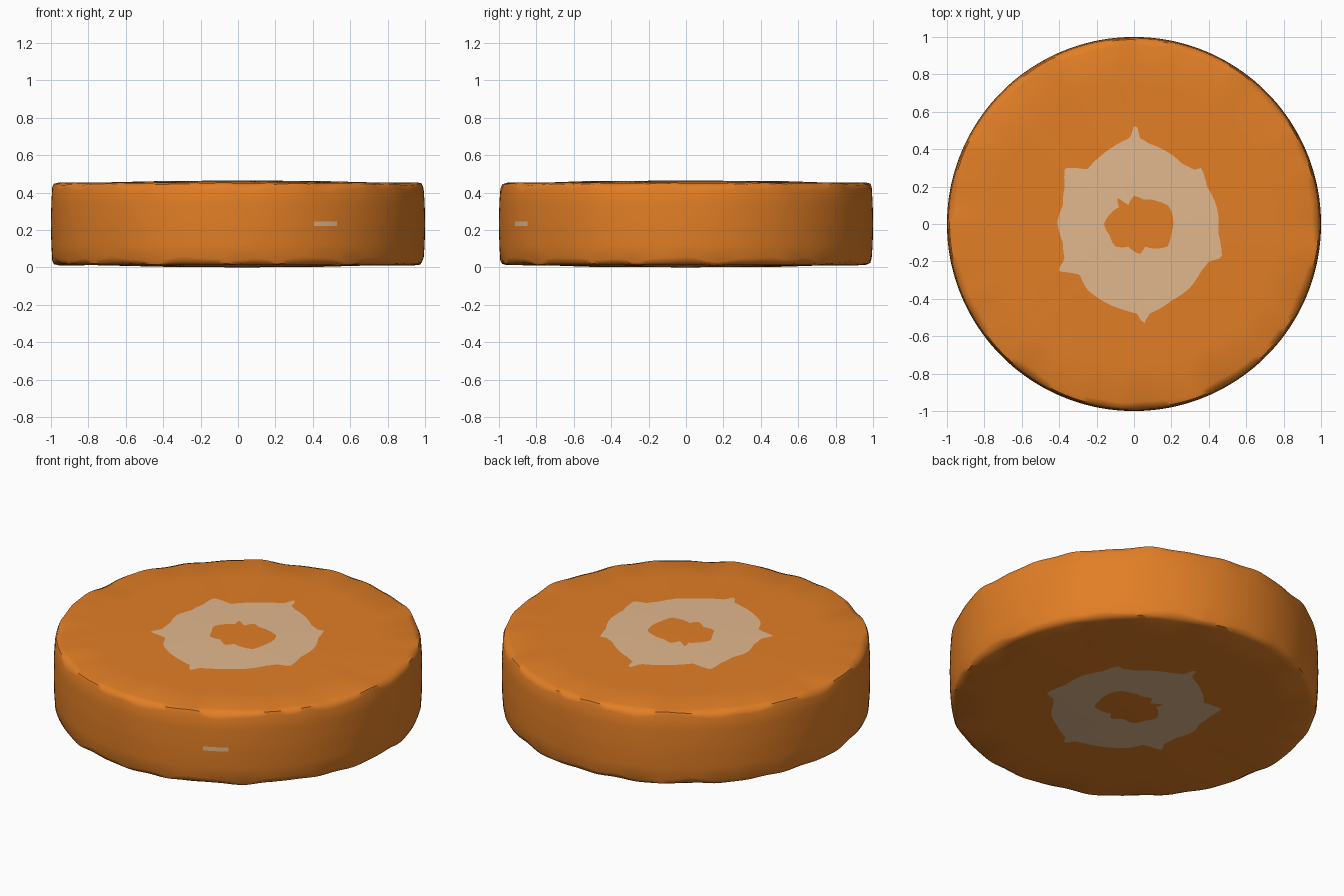
import bpy, bmesh, math

if "Cube" in bpy.data.objects:
    bpy.data.objects.remove(bpy.data.objects["Cube"])

N = 180  # segments around the slice


def material(name, rgb):
    m = bpy.data.materials.new(name)
    m.diffuse_color = (*rgb, 1)
    m.use_nodes = True
    m.node_tree.nodes["Principled BSDF"].inputs["Base Color"].default_value = m.diffuse_color
    return m


# Outlines of the pale core ring (x, y), turned into radius by angle
OUTER = [(.45, .05), (.44, .1), (.39, .2), (.36, .30), (.32, .29), (.26, .32), (.17, .39),
         (.08, .43), (.03, .46), (.01, .55), (-.02, .46), (-.1, .42), (-.17, .37), (-.25, .29),
         (-.37, .30), (-.37, .2), (-.38, .1), (-.41, .01), (-.38, -.1), (-.37, -.19),
         (-.41, -.25), (-.34, -.26), (-.29, -.27), (-.25, -.35), (-.17, -.41), (-.05, -.46),
         (.02, -.48), (.05, -.54), (.08, -.48), (.2, -.41), (.3, -.34), (.36, -.25),
         (.40, -.2), (.47, -.18), (.45, -.05)]
INNER = [(.21, 0), (.2, .07), (.18, .1), (.13, .12), (.05, .13), (0, .15), (-.03, .10),
         (-.06, .12), (-.09, .14), (-.08, .09), (-.12, .06), (-.16, 0), (-.13, -.06),
         (-.1, -.12), (-.03, -.12), (.03, -.16), (.06, -.12), (.18, -.12), (.2, -.05)]


def outline(points):
    polar = sorted((math.atan2(y, x) % math.tau, math.hypot(x, y)) for x, y in points)
    polar = [(polar[-1][0] - math.tau, polar[-1][1])] + polar + [(polar[0][0] + math.tau, polar[0][1])]

    def radius(a):
        for (a0, r0), (a1, r1) in zip(polar, polar[1:]):
            if a0 <= a <= a1:
                return r0 + (r1 - r0) * (a - a0) / max(a1 - a0, 1e-9)
    return radius


def const(v):
    return lambda a: v


def wave(a):  # irregular rim wear, 0..1
    w = math.sin(11 * a) + .7 * math.sin(17 * a + 1) + .5 * math.sin(29 * a + 2)
    return .5 + w / 4.4


# Rings of the upper half from the core outwards: radius, height above the middle
MID = 0.2325
half = [
    (outline(INNER), const(.231)),
    (outline(OUTER), const(.229)),
    (const(.75), const(.221)),
    (lambda a: .965 - .02 * wave(a), lambda a: .222 - .004 * wave(a)),
    (lambda a: .987 - .006 * wave(a), lambda a: .219 - .018 * wave(a)),
    (const(.993), lambda a: .205 - .035 * wave(a)),
    (const(.998), const(.11)),
    (const(1.0), const(.012)),
]

bm = bmesh.new()


def make_ring(radius, height, sign, shift):
    ring = []
    for i in range(N):
        a = math.tau * i / N
        h = height((a + shift) % math.tau)
        ring.append(bm.verts.new((radius(a) * math.cos(a), radius(a) * math.sin(a), MID + sign * h)))
    return ring


top = [make_ring(r, h, 1, 0) for r, h in half]
bottom = [make_ring(r, h, -1, .8) for r, h in half]
rings = top + bottom[::-1]
last = len(rings) - 2
for k, (ra, rb) in enumerate(zip(rings, rings[1:])):
    for i in range(N):
        j = (i + 1) % N
        f = bm.faces.new((ra[i], rb[i], rb[j], ra[j]))
        # pale core rings on both cut faces and one small pale fleck on the side
        fleck = k == len(top) - 1 and 294 <= i * 360 / N < 302
        f.material_index = 1 if k in (0, last) or fleck else 0
for ring, sign in ((top[0], 1), (bottom[0], -1)):
    c = bm.verts.new((0.02, 0, MID + sign * .2325))
    for i in range(N):
        bm.faces.new((c, ring[i], ring[(i + 1) % N]))
bmesh.ops.recalc_face_normals(bm, faces=bm.faces[:])

mesh = bpy.data.meshes.new("vegetable_slice")
bm.to_mesh(mesh)
bm.free()
mesh.materials.append(material("orange", (.76, .21, .019)))
mesh.materials.append(material("pale core", (.76, .48, .27)))
obj = bpy.data.objects.new("vegetable_slice", mesh)
bpy.context.collection.objects.link(obj)
bpy.context.view_layer.objects.active = obj
obj.select_set(True)
bpy.ops.object.shade_smooth_by_angle(angle=math.radians(50))
